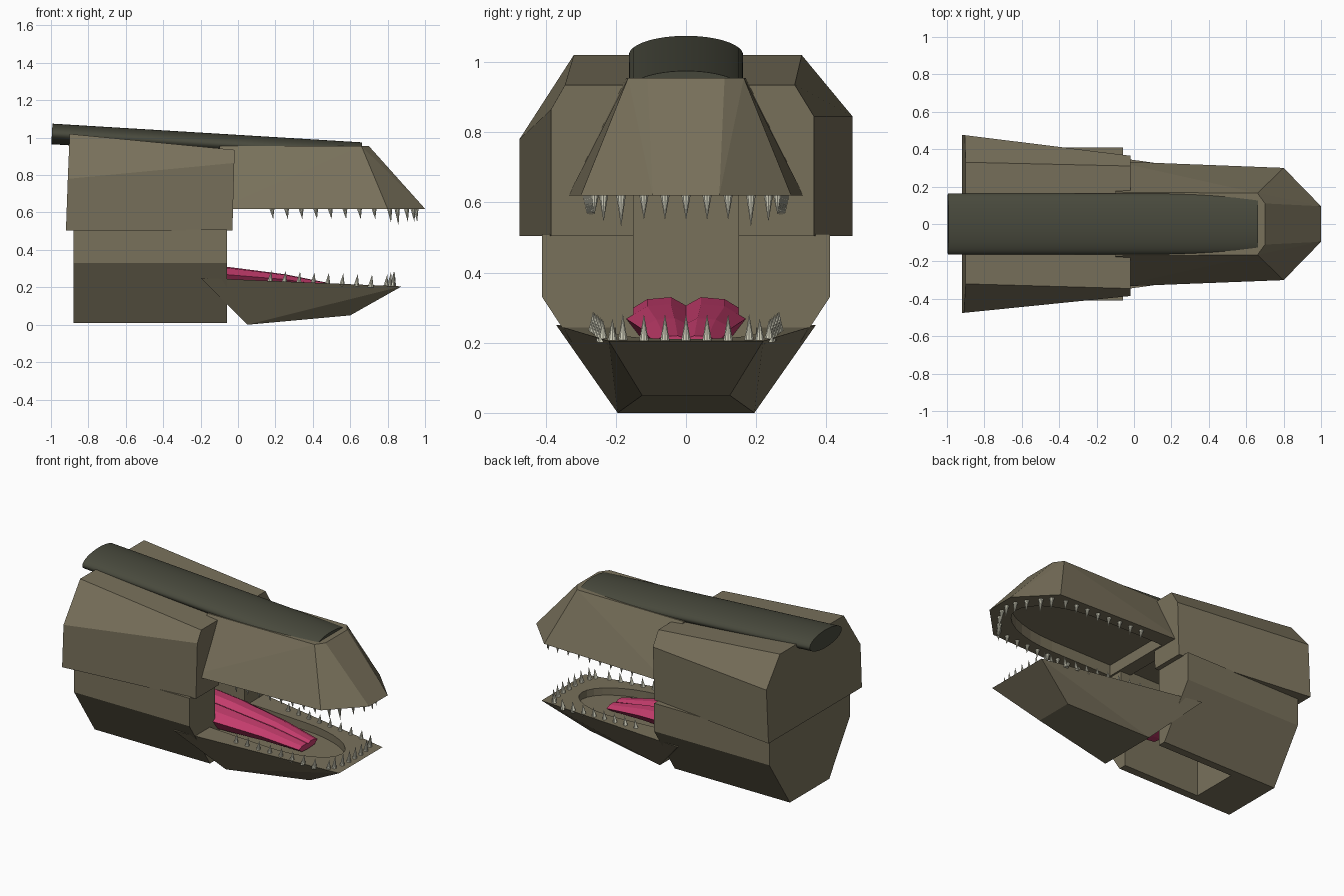
import bpy, bmesh, math
from mathutils import Vector

cube = bpy.data.objects.get("Cube")
if cube:
    bpy.data.objects.remove(cube, do_unlink=True)


def material(name, rgb):
    m = bpy.data.materials.new(name)
    m.use_nodes = True
    m.diffuse_color = (*rgb, 1)
    m.node_tree.nodes["Principled BSDF"].inputs["Base Color"].default_value = (*rgb, 1)
    return m


HIDE = material("olive hide", (0.19, 0.165, 0.105))
PIPE = material("dark green grey", (0.065, 0.067, 0.046))
PINK = material("tongue pink", (0.55, 0.045, 0.15))
IVORY = material("tooth ivory", (0.66, 0.65, 0.52))


def finish(name, bm, mat):
    bmesh.ops.recalc_face_normals(bm, faces=bm.faces)
    mesh = bpy.data.meshes.new(name)
    bm.to_mesh(mesh)
    bm.free()
    mesh.materials.append(mat)
    obj = bpy.data.objects.new(name, mesh)
    bpy.context.collection.objects.link(obj)
    return obj


def mirrored(points):
    return [(x, s * y, z) for x, y, z in points for s in (1, -1)]


def hull(name, points, mat):
    """Faceted solid wrapped around a few corner points."""
    bm = bmesh.new()
    for p in points:
        bm.verts.new(p)
    bmesh.ops.convex_hull(bm, input=bm.verts)
    bmesh.ops.dissolve_limit(bm, angle_limit=math.radians(1),
                             verts=bm.verts, edges=bm.edges)
    return finish(name, bm, mat)


def loft(name, rings, mat):
    """Closed solid through rings of equal point count."""
    bm = bmesh.new()
    rows = [[bm.verts.new(p) for p in ring] for ring in rings]
    n = len(rows[0])
    for a, b in zip(rows, rows[1:]):
        for i in range(n):
            j = (i + 1) % n
            bm.faces.new((a[i], a[j], b[j], b[i]))
    bm.faces.new(rows[0])
    bm.faces.new(rows[-1])
    return finish(name, bm, mat)


def carve(target, cutter):
    mod = target.modifiers.new("carve", 'BOOLEAN')
    mod.object = cutter
    mod.operation = 'DIFFERENCE'
    mod.solver = 'EXACT'
    bpy.context.view_layer.objects.active = target
    bpy.ops.object.modifier_apply(modifier=mod.name)
    bpy.data.objects.remove(cutter, do_unlink=True)


def box_cutter(x0, x1, half, z0, z1):
    return hull("slot_cutter", mirrored([(x, half, z) for x in (x0, x1) for z in (z0, z1)]), HIDE)


def oval_cutter(x0, x1, half, z_back, z_front, height):
    """Rounded-nose slab used to hollow the jaws."""
    nose = x1 - 2 * half
    plan = [(x0, half), (x0, -half)]
    for i in range(17):
        a = math.pi * (i / 16 - 0.5)
        plan.append((nose + 2 * half * math.cos(a), half * math.sin(a)))
    rings = []
    for lift in (0, height):
        rings.append([(x, y, z_back + (z_front - z_back) * (x - x0) / (x1 - x0) + lift)
                      for x, y in plan])
    return loft("mouth_cutter", rings, HIDE)


# Lower neck block with its throat slot
neck = hull("lower_neck_block", mirrored([
    (x, y, z) for x in (-0.88, -0.06) for y, z in ((0.2, 0.01), (0.41, 0.33), (0.41, 0.51))]), HIDE)
carve(neck, box_cutter(-0.6, 0.1, 0.15, -0.1, 0.6))

# Upper head block, wider at the back and slightly uneven side to side
head = loft("upper_head_block", [
    [(-0.92, 0.475, 0.505), (-0.905, 0.475, 0.845), (-0.9, 0.33, 1.02),
     (-0.9, -0.32, 1.02), (-0.91, -0.475, 0.78), (-0.92, -0.475, 0.505)],
    [(-0.03, 0.365, 0.505), (-0.02, 0.365, 0.845), (-0.02, 0.31, 0.935),
     (-0.02, -0.345, 0.935), (-0.02, -0.385, 0.865), (-0.03, -0.385, 0.505)]], HIDE)
carve(head, box_cutter(-0.6, 0.1, 0.15, 0.4, 0.64))

# Snout with a hollowed palate
snout = hull("upper_snout", mirrored([
    (-0.1, 0.335, 0.62), (0.8, 0.3, 0.62), (1.0, 0.095, 0.62),
    (-0.1, 0.17, 0.955), (0.66, 0.165, 0.955), (0.7, 0.11, 0.955)]), HIDE)
carve(snout, oval_cutter(-0.015, 0.88, 0.23, 0.52, 0.52, 0.17))

# Lower jaw with a hollowed floor
jaw = hull("lower_jaw", mirrored([
    (-0.2, 0.37, 0.25), (0.875, 0.22, 0.205), (0.05, 0.195, 0.0), (0.6, 0.125, 0.05)]), HIDE)
carve(jaw, oval_cutter(-0.06, 0.74, 0.2, 0.19, 0.165, 0.3))

# Oval pipe along the top of the head
rings = []
for x, z in ((-0.995, 1.02), (0.66, 0.92)):
    rings.append([(x + 0.003 * math.sin(a), 0.163 * math.cos(a), z + 0.055 * math.sin(a))
                  for a in (math.tau * i / 48 for i in range(48))])
pipe = loft("top_pipe", rings, PIPE)
for obj in bpy.context.selected_objects:
    obj.select_set(False)
pipe.select_set(True)
bpy.context.view_layer.objects.active = pipe
bpy.ops.object.shade_smooth_by_angle(angle=math.radians(35))

# Tongue with a groove along its middle
section = [(0, 0.8), (0.25, 1), (0.65, 0.95), (1, 0.65), (0.7, 0.1), (0.3, 0)]
outline = section + [(-y, z) for y, z in reversed(section[1:])]
rings = []
for x, half, base, height in ((-0.25, 0.17, 0.21, 0.12), (-0.06, 0.17, 0.19, 0.12),
                              (0.25, 0.13, 0.19, 0.08), (0.5, 0.095, 0.18, 0.04)):
    rings.append([(x, half * y, base + height * z) for y, z in outline])
loft("tongue", rings, PINK)


# Teeth: cones placed along a path on each jaw rim
def tooth_row(name, spots, height_at, direction):
    bm = bmesh.new()
    for i, (x, y, length) in enumerate(spots):
        for s in ((1, -1) if y else (1,)):
            base = Vector((x, s * y, height_at(x)))
            ring = [bm.verts.new(base + Vector((0.016 * math.cos(a), 0.016 * math.sin(a),
                                                -0.012 * direction)))
                    for a in (math.tau * k / 10 for k in range(10))]
            tip = bm.verts.new(base + Vector((0.008, 0, direction * length)))
            bm.faces.new(ring)
            for k in range(10):
                bm.faces.new((ring[k], ring[(k + 1) % 10], tip))
    return finish(name, bm, IVORY)


upper = [(0.18 + 0.078 * i, 0.282 - 0.003 * i, 0.055) for i in range(8)]
upper += [(0.81, 0.235, 0.075), (0.85, 0.185, 0.09), (0.9, 0.12, 0.07),
          (0.935, 0.06, 0.07), (0.95, 0, 0.07)]
tooth_row("upper_teeth", upper, lambda x: 0.62, -1)

lower = [(0.17 + 0.077 * i, 0.265 - 0.004 * i, 0.055) for i in range(8)]
lower += [(0.79, 0.21, 0.06), (0.81, 0.18, 0.075), (0.825, 0.12, 0.075),
          (0.83, 0.06, 0.075), (0.83, 0, 0.075)]
tooth_row("lower_teeth", lower, lambda x: 0.242 - 0.042 * x, 1)
